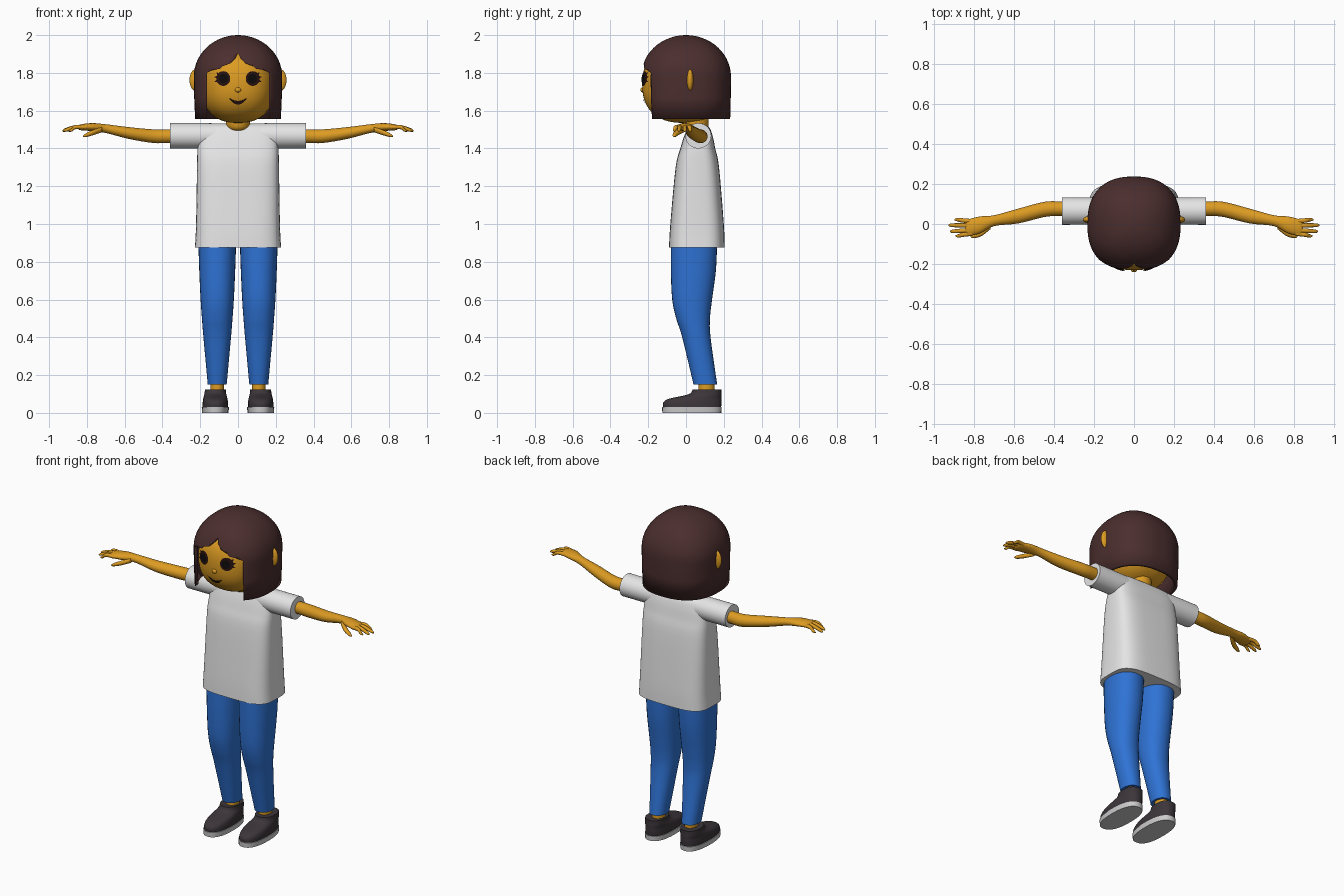
import bpy, bmesh, math

cube = bpy.data.objects.get("Cube")
if cube:
    bpy.data.objects.remove(cube, do_unlink=True)


def material(name, color):
    m = bpy.data.materials.new(name)
    m.use_nodes = True
    m.diffuse_color = (*color, 1)
    m.node_tree.nodes["Principled BSDF"].inputs["Base Color"].default_value = (*color, 1)
    return m


SKIN = material("golden skin", (0.72, 0.33, 0.016))
HAIR = material("dark brown hair", (0.07, 0.027, 0.027))
WHITE = material("white cloth", (0.78, 0.78, 0.78))
BLUE = material("blue denim", (0.028, 0.17, 0.66))
SHOE = material("charcoal shoe", (0.045, 0.036, 0.042))
SOLE = material("pale sole", (0.6, 0.6, 0.6))
DARK = material("dark eye brown", (0.02, 0.006, 0.005))
BLACK = material("pupil black", (0.004, 0.003, 0.003))


def finish(name, bm, mat, angle=40):
    bmesh.ops.recalc_face_normals(bm, faces=bm.faces)
    mesh = bpy.data.meshes.new(name)
    bm.to_mesh(mesh)
    bm.free()
    obj = bpy.data.objects.new(name, mesh)
    bpy.context.collection.objects.link(obj)
    mesh.materials.append(mat)
    bpy.ops.object.select_all(action="DESELECT")
    obj.select_set(True)
    bpy.context.view_layer.objects.active = obj
    bpy.ops.object.shade_smooth_by_angle(angle=math.radians(angle))
    return obj


def spow(v, e):
    return math.copysign(abs(v) ** e, v)


def smooth_rings(rings, steps):
    """Catmull-Rom interpolation of ring parameters."""
    out = []
    for i in range(len(rings) - 1):
        p0, p1, p2 = rings[max(i - 1, 0)], rings[i], rings[i + 1]
        p3 = rings[min(i + 2, len(rings) - 1)]
        for k in range(steps):
            t = k / steps
            out.append([0.5 * (2 * b + (c - a) * t + (2 * a - 5 * b + 4 * c - d) * t * t
                               + (3 * b - a - 3 * c + d) * t ** 3)
                        for a, b, c, d in zip(p0, p1, p2, p3)])
    return out + [list(rings[-1])]


def loft(name, rings, mat, axis="z", power=2, sides=32, steps=4, caps=(True, True), angle=40):
    """Rings are (centre x, y, z, radius a, radius b), lying across the axis."""
    bm = bmesh.new()
    loops = []
    for x, y, z, a, b in smooth_rings(rings, steps):
        loop = []
        for i in range(sides):
            t = 2 * math.pi * i / sides
            u, v = a * spow(math.cos(t), 2 / power), b * spow(math.sin(t), 2 / power)
            loop.append(bm.verts.new((x + u, y + v, z) if axis == "z" else (x, y + u, z + v)))
        loops.append(loop)
    for low, high in zip(loops, loops[1:]):
        for i in range(sides):
            j = (i + 1) % sides
            bm.faces.new((low[i], low[j], high[j], high[i]))
    for cap, loop in zip(caps, (loops[0], loops[-1])):
        if cap:
            bm.faces.new(loop)
    return finish(name, bm, mat, angle)


def ellipsoid(name, center, radii, mat):
    bm = bmesh.new()
    bmesh.ops.create_uvsphere(bm, u_segments=24, v_segments=14, radius=1)
    bmesh.ops.scale(bm, vec=radii, verts=bm.verts)
    bmesh.ops.translate(bm, vec=center, verts=bm.verts)
    return finish(name, bm, mat)


# Head: a slightly squared ellipsoid
HX, HY, HZ, CY, CZ, HP = 0.195, 0.222, 0.205, -0.01, 1.74, 2.4
rings = []
for i in range(25):
    t = math.radians(-88 + 176 * i / 24)
    s = math.cos(t) ** (2 / HP)
    rings.append((0, CY, CZ + HZ * spow(math.sin(t), 2 / HP), HX * s, HY * s))
loft("head", rings, SKIN, power=HP, sides=48, steps=1, angle=60)


def face_y(x, z):
    """Front surface of the head at x, z."""
    r = 1 - abs(x / HX) ** HP - abs((z - CZ) / HZ) ** HP
    return CY - HY * max(r, 0) ** (1 / HP)


def face_plate(name, center, outline, mat, lift):
    bm = bmesh.new()
    def vert(x, z):
        return bm.verts.new((x, face_y(x, z) - lift, z))
    mid = vert(*center)
    rim = [vert(x, z) for x, z in outline]
    for i in range(len(rim)):
        bm.faces.new((mid, rim[i], rim[(i + 1) % len(rim)]))
    obj = finish(name, bm, mat)
    if sum(p.normal.y for p in obj.data.polygons) > 0:
        obj.data.flip_normals()
    return obj


# Mouth and nose
upper = [(0.05 * k / 6, 1.652 + 0.016 * (k / 6) ** 2) for k in range(-6, 7)]
lower = [(0.05 * k / 6, 1.632 + 0.036 * (k / 6) ** 2) for k in range(5, -6, -1)]
face_plate("mouth", (0, 1.643), upper + lower, DARK, 0.005)
ellipsoid("nose", (0, face_y(0, 1.71), 1.71), (0.016, 0.01, 0.013), SKIN)

# Hair: a hollow dome with the face opening cut through its front
rings = [(0, 0, 1.555, 0.227, 0.234), (0, 0, 1.67, 0.232, 0.237)]
for i in range(15):
    t = math.radians(88 * i / 14)
    rings.append((0, 0, 1.78 + 0.22 * math.sin(t), 0.234 * math.cos(t), 0.238 * math.cos(t)))
hair = loft("hair", rings, HAIR, power=2.4, sides=64, steps=1, caps=(False, True), angle=50)
shell = hair.modifiers.new("shell", "SOLIDIFY")
shell.thickness = 0.02
shell.offset = -1

half = [(0.012, 1.88), (0.04, 1.85), (0.082, 1.835), (0.095, 1.822), (0.135, 1.815),
        (0.165, 1.80), (0.165, 1.5)]
outline = [(0, 1.905)] + half + [(-x, z) for x, z in reversed(half)]
bm = bmesh.new()
face = bm.faces.new([bm.verts.new((x, -0.5, z)) for x, z in outline])
new = bmesh.ops.extrude_face_region(bm, geom=[face])["geom"]
bmesh.ops.translate(bm, vec=(0, 0.43, 0), verts=[v for v in new if isinstance(v, bmesh.types.BMVert)])
cutter = finish("fringe_cutter", bm, HAIR)
cutter.hide_render = True
cut = hair.modifiers.new("face opening", "BOOLEAN")
cut.operation, cut.solver, cut.object = "DIFFERENCE", "EXACT", cutter
bpy.context.view_layer.objects.active = hair
for mod in ("shell", "face opening"):
    bpy.ops.object.modifier_apply(modifier=mod)
bpy.data.objects.remove(cutter, do_unlink=True)

# Neck
loft("neck", [(0, 0.05, 1.49, 0.03, 0.04), (0, 0.05, 1.515, 0.062, 0.068),
              (0, 0.05, 1.6, 0.062, 0.068)], SKIN)

# Shirt body: height, front, back, half width
shirt = [(0.875, -0.09, 0.205, 0.228), (1.0, -0.083, 0.2, 0.222), (1.3, -0.055, 0.175, 0.217),
         (1.4, -0.03, 0.155, 0.214), (1.47, -0.008, 0.14, 0.205),
         (1.515, 0.015, 0.12, 0.19), (1.533, 0.05, 0.08, 0.15)]
loft("shirt", [(0, (f + b) / 2, z, w, (b - f) / 2) for z, f, b, w in shirt],
     WHITE, power=3.6, sides=48)

# Arm path with palm, and finger roots and tips
ARM = [(0.3, 0.075, 1.465, 0.036, 0.036), (0.37, 0.077, 1.465, 0.036, 0.036),
       (0.45, 0.073, 1.465, 0.038, 0.036), (0.58, 0.04, 1.482, 0.037, 0.031),
       (0.7, 0.017, 1.505, 0.027, 0.023), (0.77, -0.004, 1.513, 0.042, 0.021),
       (0.83, -0.018, 1.512, 0.041, 0.016), (0.848, -0.02, 1.511, 0.03, 0.008)]
FINGERS = [("little", 0.014, 0.022, 0.895), ("ring", -0.008, -0.006, 0.925),
           ("middle", -0.03, -0.037, 0.918), ("index", -0.048, -0.06, 0.89)]
# Trouser leg: height, front, back, half width
LEG = [(0.15, 0.04, 0.165, 0.05), (0.4, -0.02, 0.13, 0.073), (0.5, -0.052, 0.127, 0.081),
       (0.6, -0.073, 0.138, 0.088), (0.75, -0.08, 0.158, 0.095), (0.9, -0.08, 0.165, 0.1)]
# Shoe upper: height, toe, heel, half width
UPPER = [(0.03, -0.122, 0.186, 0.068), (0.055, -0.12, 0.188, 0.067), (0.075, -0.09, 0.188, 0.064),
         (0.092, -0.01, 0.188, 0.06), (0.105, 0.025, 0.187, 0.057), (0.125, 0.035, 0.187, 0.055)]

for side, s in (("left", 1), ("right", -1)):
    def limb(part, rings, mat, **kw):
        return loft(f"{side}_{part}", [(s * r[0], *r[1:]) for r in rings], mat, **kw)

    limb("sleeve", [(0.1, 0.065, 1.467, 0.066, 0.066), (0.22, 0.065, 1.467, 0.068, 0.067),
                    (0.36, 0.065, 1.467, 0.069, 0.067)], WHITE, axis="x")
    limb("arm", ARM, SKIN, axis="x", sides=24, angle=60)
    for finger, y0, y1, tip in FINGERS:
        limb(finger + "_finger", [(0.81, y0, 1.512, 0.011, 0.011),
                                  (0.86, (y0 + y1) / 2, 1.513, 0.011, 0.011),
                                  (tip - 0.01, y1, 1.498, 0.009, 0.009),
                                  (tip + 0.005, y1, 1.492, 0.003, 0.003)],
             SKIN, axis="x", sides=12, angle=70)
    limb("thumb", [(0.72, -0.012, 1.5, 0.014, 0.014), (0.765, -0.045, 1.485, 0.016, 0.014),
                   (0.805, -0.06, 1.47, 0.011, 0.01), (0.82, -0.062, 1.465, 0.003, 0.003)],
         SKIN, axis="x", sides=12, angle=70)

    limb("trouser_leg", [(0.11, (f + b) / 2, z, w, (b - f) / 2) for z, f, b, w in LEG],
         BLUE, power=2.2)
    limb("ankle", [(0.11, 0.108, 0.09, 0.036, 0.042), (0.11, 0.108, 0.2, 0.036, 0.042)], SKIN)
    limb("shoe_upper", [(0.12, (f + b) / 2, z, w, (b - f) / 2) for z, f, b, w in UPPER],
         SHOE, power=2.4)
    limb("shoe_sole", [(0.12, 0.031, 0, 0.07, 0.156), (0.12, 0.031, 0.03, 0.072, 0.158)],
         SOLE, power=2.4, steps=1)

    # Ear poking through the hair
    ellipsoid(f"{side}_ear", (s * 0.222, 0.022, 1.762), (0.035, 0.018, 0.058), SKIN)

    # Eye with three lashes on its outer side
    eye = []
    for i in range(36):
        t = math.radians(10 * i)
        r = 0.049 if i in (34, 1, 4) else 0.037
        eye.append((s * (0.078 + r * math.cos(t)), 1.77 + r * math.sin(t) * 1.05))
    face_plate(f"{side}_eye", (s * 0.078, 1.77), eye, DARK, 0.005)
    pupil = [(s * (0.076 + 0.024 * math.cos(k * math.pi / 12)), 1.77 + 0.025 * math.sin(k * math.pi / 12))
             for k in range(24)]
    face_plate(f"{side}_pupil", (s * 0.076, 1.77), pupil, BLACK, 0.008)
